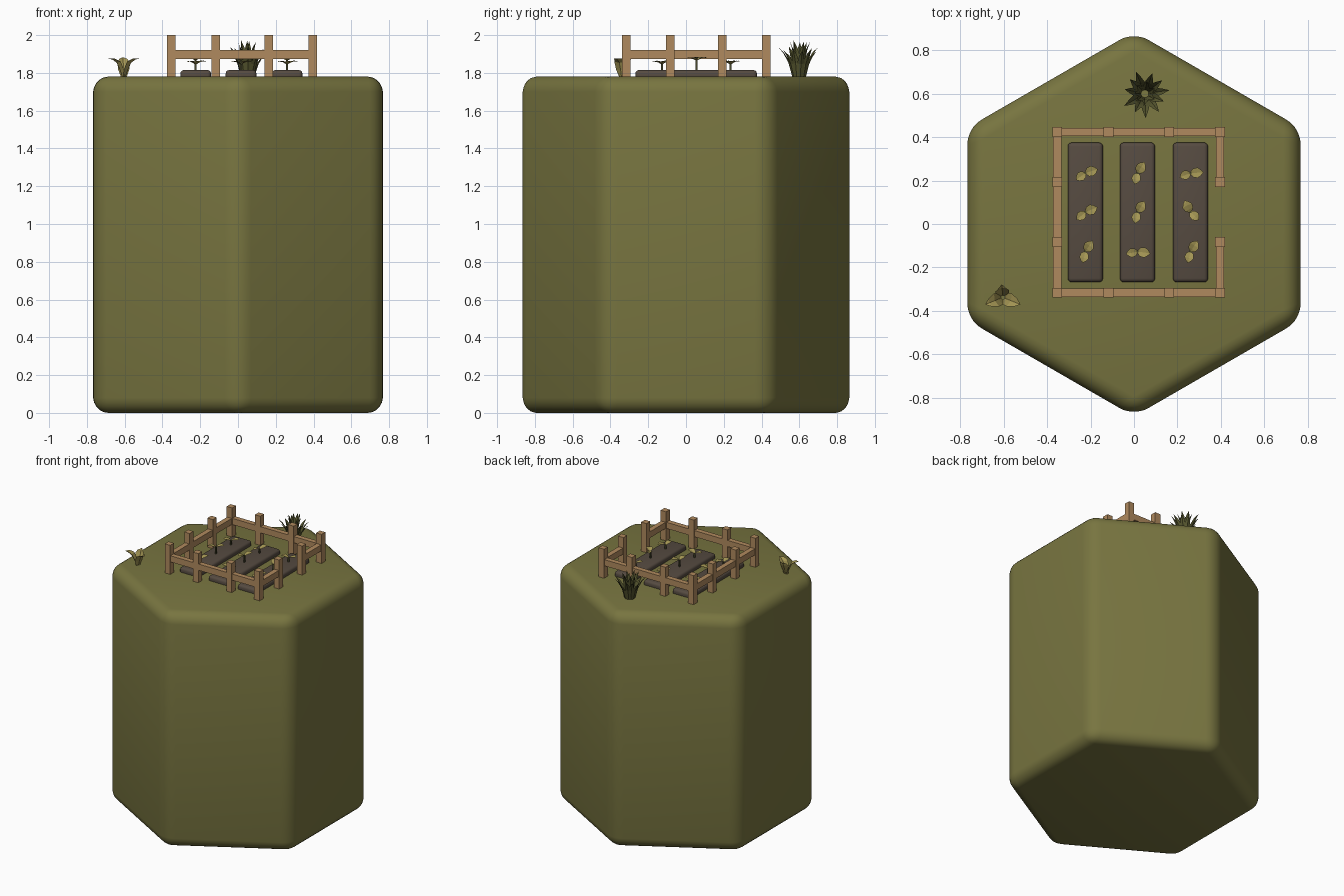
import bpy, bmesh, math, random
from mathutils import Vector

if "Cube" in bpy.data.objects:
    bpy.data.objects.remove(bpy.data.objects["Cube"])

random.seed(4)
TOP = 1.78


def material(name, r, g, b):
    lin = [((c / 255 + 0.055) / 1.055) ** 2.4 for c in (r, g, b)]
    m = bpy.data.materials.new(name)
    m.diffuse_color = (*lin, 1)
    m.use_nodes = True
    m.node_tree.nodes["Principled BSDF"].inputs["Base Color"].default_value = m.diffuse_color
    return m


GRASS = material("grass_green", 120, 117, 64)
WOOD = material("fence_wood", 176, 138, 94)
SOIL = material("dark_soil", 86, 75, 65)
BLADE = material("tuft_green", 88, 88, 48)
LEAF = material("sprout_leaf", 164, 150, 84)
STEM = material("sprout_stem", 72, 72, 44)


def finish(bm, name, mats, bevel=0, segments=3):
    me = bpy.data.meshes.new(name)
    bm.to_mesh(me)
    bm.free()
    ob = bpy.data.objects.new(name, me)
    bpy.context.collection.objects.link(ob)
    for m in mats:
        me.materials.append(m)
    if bevel:
        mod = ob.modifiers.new("round", 'BEVEL')
        mod.width = bevel
        mod.segments = segments
        mod.limit_method = 'ANGLE'
        bpy.ops.object.select_all(action='DESELECT')
        ob.select_set(True)
        bpy.context.view_layer.objects.active = ob
        bpy.ops.object.modifier_apply(modifier="round")
        bpy.ops.object.shade_smooth_by_angle(angle=math.radians(35))
    return ob


def add_box(bm, x0, x1, y0, y1, z0, z1):
    verts = bmesh.ops.create_cube(bm, size=1)['verts']
    for v in verts:
        v.co = Vector(((x0 + x1) / 2 + v.co.x * (x1 - x0),
                       (y0 + y1) / 2 + v.co.y * (y1 - y0),
                       (z0 + z1) / 2 + v.co.z * (z1 - z0)))


def box(name, mat, *dims, bevel=0):
    bm = bmesh.new()
    add_box(bm, *dims)
    return finish(bm, name, [mat], bevel)


def add_leaf(bm, base, azimuth, profile, fold=0.3, index=0):
    """Folded leaf; profile rows are (distance out, height, half width)."""
    d = Vector((math.cos(azimuth), math.sin(azimuth), 0))
    s = Vector((-d.y, d.x, 0))
    rows = []
    for i, (r, h, w) in enumerate(profile):
        a = Vector(profile[max(i - 1, 0)][:2])
        b = Vector(profile[min(i + 1, len(profile) - 1)][:2])
        t = (b - a).normalized()
        n = d * -t.y + Vector((0, 0, t.x))      # upper side of the leaf
        mid = Vector(base) + d * r + Vector((0, 0, h))
        if w == 0:
            rows.append([bm.verts.new(mid)])
        else:
            rows.append([bm.verts.new(mid - s * w + n * w * fold), bm.verts.new(mid),
                         bm.verts.new(mid + s * w + n * w * fold)])
    for p, q in zip(rows, rows[1:]):
        for k in (0, 1):
            if len(q) == 1:
                f = bm.faces.new((p[k], q[0], p[k + 1]))
            else:
                f = bm.faces.new((p[k], q[k], q[k + 1], p[k + 1]))
            f.normal_flip()
            f.normal_update()
            f.material_index = index


# Hexagonal ground block with rounded edges
bm = bmesh.new()
R = 0.886
ring = [bm.verts.new((R * math.cos(math.radians(30 + 60 * i)),
                      R * math.sin(math.radians(30 + 60 * i)), 0)) for i in range(6)]
face = bm.faces.new(ring)
ext = bmesh.ops.extrude_face_region(bm, geom=[face])
for g in ext['geom']:
    if isinstance(g, bmesh.types.BMVert):
        g.co.z = TOP
bmesh.ops.recalc_face_normals(bm, faces=bm.faces)
finish(bm, "ground_block", [GRASS], 0.08, 5)

# Fence posts around the garden
XS = (-0.353, -0.117, 0.162, 0.396)
YS = (-0.317, -0.083, 0.193, 0.424)
P = 0.0225
for i, x in enumerate(XS):
    for j, y in enumerate(YS):
        if i in (0, 3) or j in (0, 3):
            box("fence_post", WOOD, x - P, x + P, y - P, y + P, TOP - 0.01, 2.0)

# Fence rails, with a gateway on the right side
T, Z0, Z1 = 0.019, 1.873, 1.92
for name, y in (("front_rail", YS[0]), ("back_rail", YS[3])):
    box(name, WOOD, XS[0], XS[3], y - T, y + T, Z0, Z1)
box("left_rail", WOOD, XS[0] - T, XS[0] + T, YS[0], YS[3], Z0, Z1)
for a, b in ((0, 1), (2, 3)):
    box("gate_side_rail", WOOD, XS[3] - T, XS[3] + T, YS[a], YS[b], Z0, Z1)

# Soil beds
BEDS = (-0.224, 0.016, 0.26)
for x in BEDS:
    box("soil_bed", SOIL, x - 0.081, x + 0.081, -0.268, 0.375, TOP - 0.02, 1.815, bevel=0.018)

# Sprouts: thin stem and two leaves; angle of the leaf pair per row and column
ANGLES = ((110, 20, 65), (30, 60, 5), (25, 130, 10))
ROWS = ((-0.127, 0.0), (0.055, 0.02), (0.235, 0.0))
for r, (y, lift) in enumerate(ROWS):
    for c, x in enumerate(BEDS):
        if r == 0:
            ang = (65, 0, 65)[c]
        else:
            ang = ((30, 65, 125), (25, 65, 10))[r - 1][c]
        top = 1.845 + lift
        bm = bmesh.new()
        add_box(bm, x - 0.005, x + 0.005, y - 0.005, y + 0.005, 1.81, top + 0.003)
        for f in bm.faces:
            f.material_index = 1
        for k, size in ((0, 1.0), (1, 0.9)):
            prof = [(0.0, 0, 0.005), (0.014, 0.008, 0.02), (0.034, 0.015, 0.024),
                    (0.048, 0.016, 0.014), (0.06, 0.014, 0)]
            prof = [(a * size, b * size, w * size) for a, b, w in prof]
            add_leaf(bm, (x, y, top), math.radians(ang + 180 * k + (12 if k else -8)), prof, 0.2)
        finish(bm, "sprout", [LEAF, STEM])

# Tall grass tuft at the back
bm = bmesh.new()
for count, r0, r1, h, w in ((11, 0.036, 0.105, 0.16, 0.02), (7, 0.018, 0.055, 0.195, 0.02)):
    for i in range(count):
        a = 2 * math.pi * (i + random.uniform(-0.2, 0.2)) / count + r0 * 20
        hh, rr = h * random.uniform(0.88, 1.06), r1 * random.uniform(0.85, 1.1)
        add_leaf(bm, (0.05, 0.6, TOP - 0.005), a,
                 [(r0, 0, w * 0.7), (r0 + (rr - r0) * 0.3, hh * 0.5, w),
                  (r0 + (rr - r0) * 0.65, hh * 0.8, w * 0.6), (rr, hh, 0)], 0.35)
finish(bm, "grass_tuft", [BLADE])

# Small broad-leaved plant at the front left
bm = bmesh.new()
for deg, reach, h in ((202, 0.088, 0.1), (-22, 0.088, 0.1), (95, 0.06, 0.108)):
    add_leaf(bm, (-0.604, -0.338, TOP - 0.005), math.radians(deg),
             [(0.008, 0, 0.015), (0.022, 0.04, 0.03), (0.04, 0.078, 0.032),
              (0.06 * reach / 0.08, 0.096, 0.02), (reach, h, 0)], 0.35)
finish(bm, "broad_leaf_plant", [LEAF])
